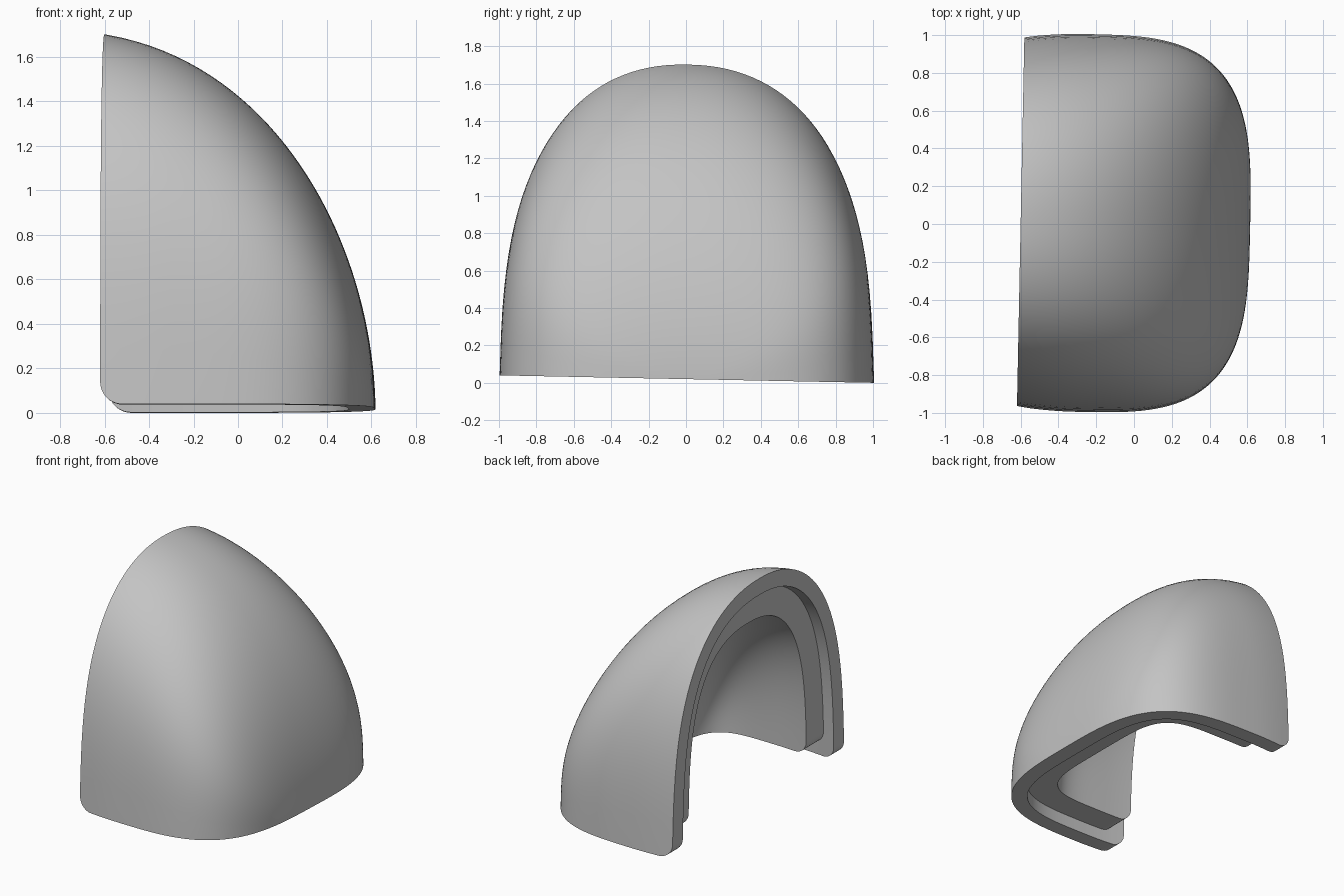
import bpy, bmesh, math
from mathutils import Matrix

cube = bpy.data.objects.get("Cube")
if cube:
    bpy.data.objects.remove(cube, do_unlink=True)

NOSE, BACK, LIP, WALL, STEP, RADIUS = 0.615, -0.6, 0.12, 0.32, 0.09, 0.1


def new_object(name, bm):
    bmesh.ops.recalc_face_normals(bm, faces=bm.faces)
    mesh = bpy.data.meshes.new(name)
    bm.to_mesh(mesh)
    bm.free()
    obj = bpy.data.objects.new(name, mesh)
    bpy.context.collection.objects.link(obj)
    return obj


def power(value, exponent):
    return math.copysign(abs(value) ** exponent, value)


def section(x, inset):
    """Half width and height of the dome at x, shrunk by inset."""
    dx = x + 0.28
    if dx < 0:
        width = 1 - 0.22 * dx * dx
    else:
        p = 3.3 + 4 * inset
        width = max(0, 1 - (dx / (NOSE + 0.28 - inset)) ** p) ** (1 / p)
    rise = (x + 0.85) / (NOSE + 0.85 - inset)
    return width * (1 - inset), (1.7 - inset) * max(0, 1 - rise ** 2.2) ** 0.53


def dome(name, inset, rings=48, steps=64):
    """Closed solid lofted from arched sections, running past the cut planes."""
    bm = bmesh.new()
    tip = NOSE - inset
    square = 1 + 0.3 * inset
    loops = []
    for i in range(rings + 1):
        x = tip - (tip + 0.8) * (i / rings) ** 2.5
        w, h = section(x, inset) if i else (0, 0)
        pts = [(w, -0.2)]
        for k in range(steps + 1):
            a = math.pi * k / steps
            z = h * abs(math.sin(a)) ** (2 / 3.2 / square)
            y = w * power(math.cos(a), 2 / 2.2 / square) * (1 - 0.03 * z)
            pts.append((y, z))
        pts.append((-w, -0.2))
        loops.append([bm.verts.new((x, y, z)) for y, z in pts])
    for a, b in zip(loops, loops[1:]):
        for k in range(len(a)):
            n = (k + 1) % len(a)
            bm.faces.new((a[k], a[n], b[n], b[k]))
    bm.faces.new(loops[-1])
    bmesh.ops.remove_doubles(bm, verts=bm.verts, dist=1e-5)
    return new_object(name, bm)


def rounded_block(name, x0, z0):
    """Block whose lower back edge is rounded."""
    profile = [(2, z0), (2, 2.5), (x0, 2.5)]
    for k in range(11):
        a = math.pi * (1 + k / 20)
        profile.append((x0 + RADIUS * (1 + math.cos(a)), z0 + RADIUS * (1 + math.sin(a))))
    bm = bmesh.new()
    face = bm.faces.new([bm.verts.new((x, -1.5, z)) for x, z in profile])
    side = bmesh.ops.extrude_face_region(bm, geom=[face])["geom"]
    verts = [v for v in side if isinstance(v, bmesh.types.BMVert)]
    bmesh.ops.translate(bm, verts=verts, vec=(0, 3, 0))
    return new_object(name, bm)


def cut(obj, cutter, operation):
    mod = obj.modifiers.new("cut", "BOOLEAN")
    mod.object, mod.operation, mod.solver = cutter, operation, "EXACT"
    bpy.context.view_layer.update()
    result = obj.evaluated_get(bpy.context.evaluated_depsgraph_get())
    mesh = bpy.data.meshes.new_from_object(result)
    obj.modifiers.clear()
    obj.data = mesh
    bpy.data.objects.remove(cutter, do_unlink=True)


# Outer shell trimmed to the back and bottom planes
cap = dome("toe_cap_shell", 0)
cut(cap, rounded_block("trim_block", BACK, 0), "INTERSECT")

# Stepped recess behind the lip, then the hollow
recess = dome("recess_cutter", LIP)
cut(recess, rounded_block("step_block", BACK + STEP, STEP), "DIFFERENCE")
cut(cap, recess, "DIFFERENCE")
cut(cap, dome("hollow_cutter", WALL), "DIFFERENCE")

# Slight tilt of the whole cap
tilt = Matrix(((1, 0.02, 0, 0), (-0.02, 1, 0, 0), (0, -0.02, 1, 0.02), (0, 0, 0, 1)))
cap.data.transform(tilt)

grey = bpy.data.materials.new("plain_grey")
grey.use_nodes = True
color = (0.55, 0.55, 0.55, 1)
grey.diffuse_color = color
grey.node_tree.nodes["Principled BSDF"].inputs["Base Color"].default_value = color
cap.data.materials.clear()
cap.data.materials.append(grey)

bpy.ops.object.select_all(action="DESELECT")
cap.select_set(True)
bpy.context.view_layer.objects.active = cap
bpy.ops.object.shade_smooth_by_angle(angle=math.radians(35))
